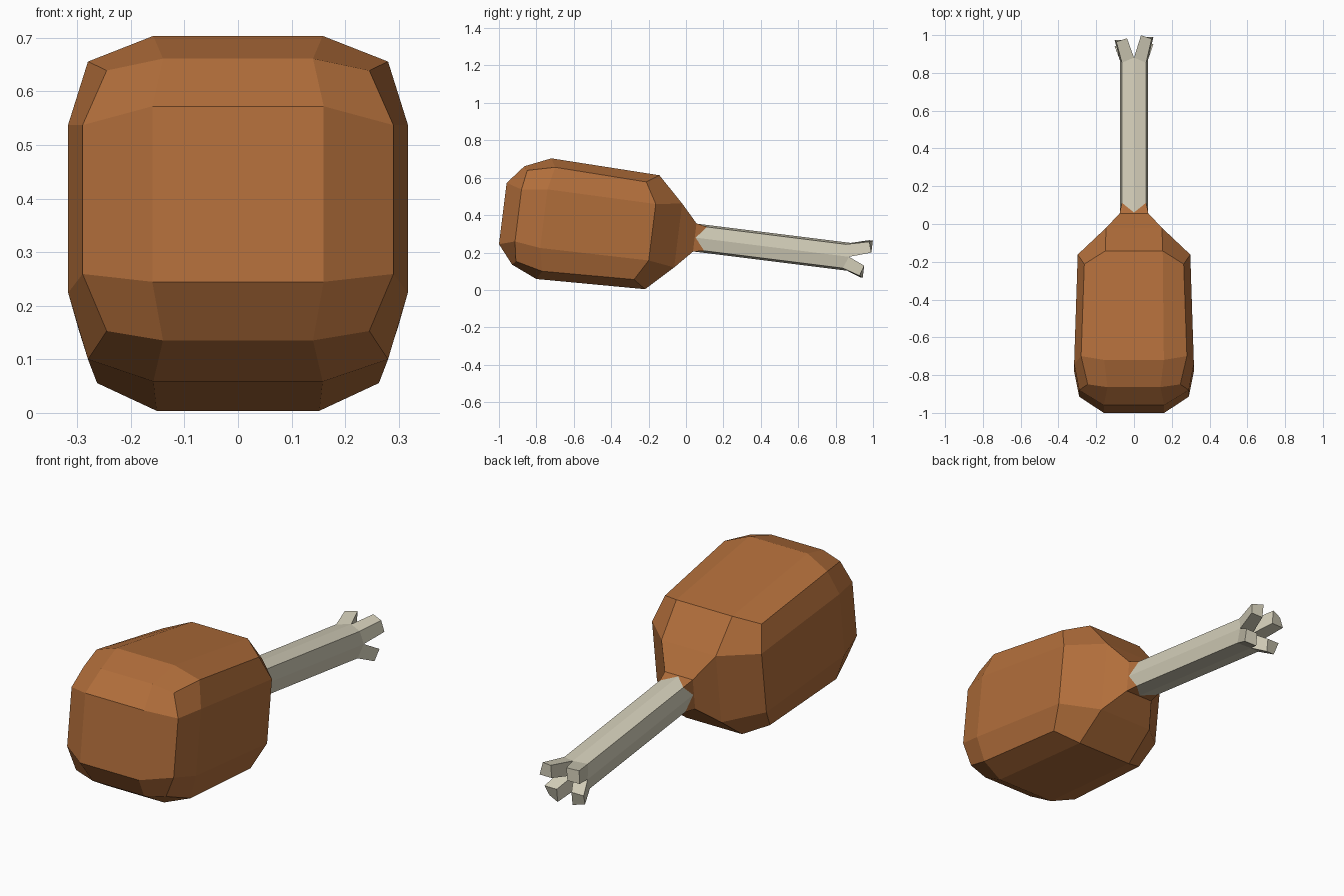
import bpy, bmesh, math
from mathutils import Matrix

if "Cube" in bpy.data.objects:
    bpy.data.objects.remove(bpy.data.objects["Cube"])

# Everything is modelled along +y, then tilted down and lifted
TILT = Matrix.Translation((0, 0, 0.286)) @ Matrix.Rotation(-math.atan(0.125), 4, 'X')


def material(name, rgb):
    m = bpy.data.materials.new(name)
    m.diffuse_color = (*rgb, 1)
    m.use_nodes = True
    m.node_tree.nodes["Principled BSDF"].inputs["Base Color"].default_value = m.diffuse_color
    return m


def finish(bm, name, mat):
    bmesh.ops.recalc_face_normals(bm, faces=bm.faces)
    bm.transform(TILT)
    me = bpy.data.meshes.new(name)
    bm.to_mesh(me)
    bm.free()
    me.materials.append(mat)
    ob = bpy.data.objects.new(name, me)
    bpy.context.collection.objects.link(ob)


def turn(x, z, q):
    # quarter turns, clockwise
    for _ in range(q):
        x, z = z, -x
    return x, z


def bridge(bm, a, b):
    n = len(a)
    for i in range(n):
        j = (i + 1) % n
        bm.faces.new((a[i], a[j], b[j], b[i]))


# Meat: rounded block made of 12-sided rings with 3x3 end caps
bm = bmesh.new()


def ring12(y, yc, flat, hz, hx, corner):
    out = []
    for q in range(4):
        h = hx if q % 2 else hz
        for x, z, yy in ((-flat, h, y), (flat, h, y), (corner, corner, yc)):
            x, z = turn(x, z, q)
            out.append(bm.verts.new((x, yy, z)))
    return out


def square(y, sx, sz):
    return [bm.verts.new((x * sx, y, z * sz)) for x, z in (turn(1, 1, q) for q in range(4))]


def cap(ring, sq):
    for q in range(4):
        a, b, c = ring[3 * q:3 * q + 3]
        bm.faces.new((a, b, sq[q], sq[q - 1]))
        bm.faces.new((b, c, ring[(3 * q + 3) % 12], sq[q]))


rings = [ring12(-0.904, -0.886, 0.14, 0.265, 0.29, 0.245),
         ring12(-0.766, -0.740, 0.158, 0.325, 0.317, 0.28),
         ring12(-0.182, -0.247, 0.152, 0.307, 0.298, 0.263)]
for a, b in zip(rings, rings[1:]):
    bridge(bm, a, b)
front = square(-0.987, 0.16, 0.165)
cap(rings[0], front)
bm.faces.new(front)
neck = square(-0.042, 0.148, 0.172)
cap(rings[2], neck)
# collar tapering into the bone
for y, s in ((0.047, 0.076), (0.12, 0.061), (0.2, 0.045)):
    nxt = square(y, s, s)
    bridge(bm, neck, nxt)
    neck = nxt
bm.faces.new(neck)
finish(bm, "meat", material("roast brown", (0.44, 0.155, 0.043)))

# Bone: eight-sided shaft ending in four splayed prongs
bm = bmesh.new()
MID, COR = 0.075, 0.064


def ring8(y_mid, y_cor):
    out = []
    for q in range(4):
        for x, z, y in ((0, MID, y_mid), (COR, COR, y_cor)):
            x, z = turn(x, z, q)
            out.append(bm.verts.new((x, y, z)))
    return out


start, end = ring8(0.0, 0.0), ring8(0.878, 0.853)
bridge(bm, start, end)
bm.faces.new(start)
centre = bm.verts.new((0, 0.878, 0))
for q, length in enumerate((0.994, 0.965, 0.955, 0.978)):
    base = [centre, end[2 * q], end[2 * q + 1], end[(2 * q + 2) % 8]]
    dx, dz = turn(0.037, 0.037, q)
    tip = [bm.verts.new((v.co.x * 0.88 + dx, length - (0.018 if i == 2 else 0), v.co.z * 0.88 + dz))
           for i, v in enumerate(base)]
    bridge(bm, base, tip)
    bm.faces.new(tip)
finish(bm, "bone", material("bone cream", (0.64, 0.605, 0.475)))
